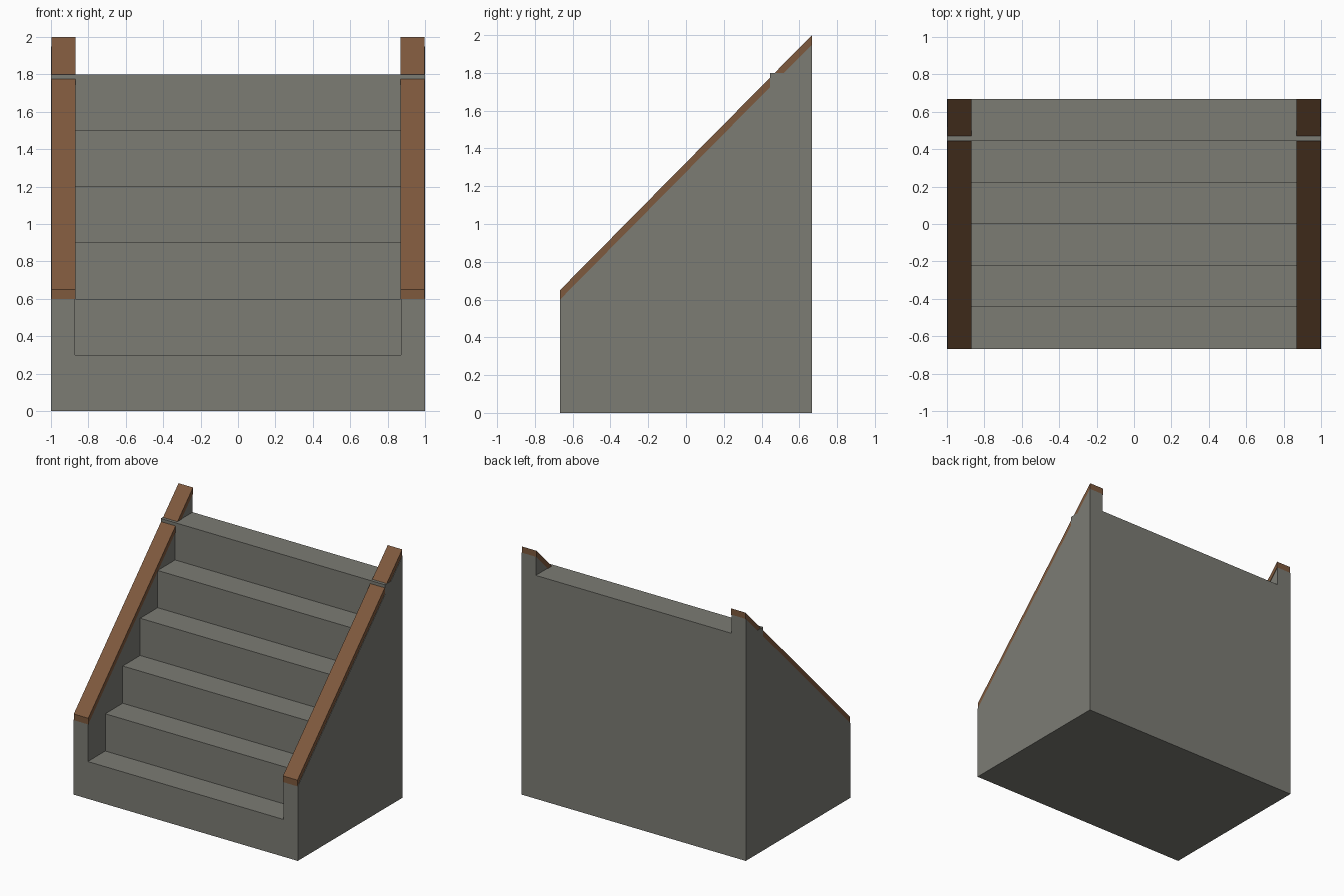
import bpy, bmesh

if "Cube" in bpy.data.objects:
    bpy.data.objects.remove(bpy.data.objects["Cube"])

HALF_DEPTH = 0.667
STEPS, RISE = 6, 0.3
TREAD = 2 * HALF_DEPTH / STEPS


def material(name, colour):
    mat = bpy.data.materials.new(name)
    mat.diffuse_color = (*colour, 1)
    mat.use_nodes = True
    mat.node_tree.nodes["Principled BSDF"].inputs["Base Color"].default_value = mat.diffuse_color
    return mat


def prism(name, profile, x0, x1, mat):
    """Extrude a (y, z) profile along x."""
    bm = bmesh.new()
    face = bm.faces.new([bm.verts.new((x0, y, z)) for y, z in profile])
    ext = bmesh.ops.extrude_face_region(bm, geom=[face])
    verts = [g for g in ext["geom"] if isinstance(g, bmesh.types.BMVert)]
    bmesh.ops.translate(bm, verts=verts, vec=(x1 - x0, 0, 0))
    bmesh.ops.recalc_face_normals(bm, faces=bm.faces)
    mesh = bpy.data.meshes.new(name)
    bm.to_mesh(mesh)
    bm.free()
    mesh.materials.append(mat)
    obj = bpy.data.objects.new(name, mesh)
    bpy.context.collection.objects.link(obj)
    return obj


stone = material("stone", (0.2, 0.2, 0.175))
wood = material("wood", (0.21, 0.1, 0.047))

# Solid flight of steps; the top step runs through the rails
profile = [(HALF_DEPTH, 0), (-HALF_DEPTH, 0)]
for i in range(STEPS):
    y = -HALF_DEPTH + i * TREAD
    profile += [(y, (i + 1) * RISE), (y + TREAD, (i + 1) * RISE)]
prism("steps", profile, -1, 1, stone)

# Sloped side walls with thin wooden capping rails
wall = [(-HALF_DEPTH, 0), (HALF_DEPTH, 0), (HALF_DEPTH, 1.95), (-HALF_DEPTH, 0.6)]
rail = [(-HALF_DEPTH, 0.6), (HALF_DEPTH, 1.95), (HALF_DEPTH, 2.0), (-HALF_DEPTH, 0.65)]
for side, s in (("left", -1), ("right", 1)):
    prism(side + "_wall", wall, s * 0.872, s * 1.0, stone)
    prism(side + "_rail", rail, s * 0.868, s * 0.997, wood)
